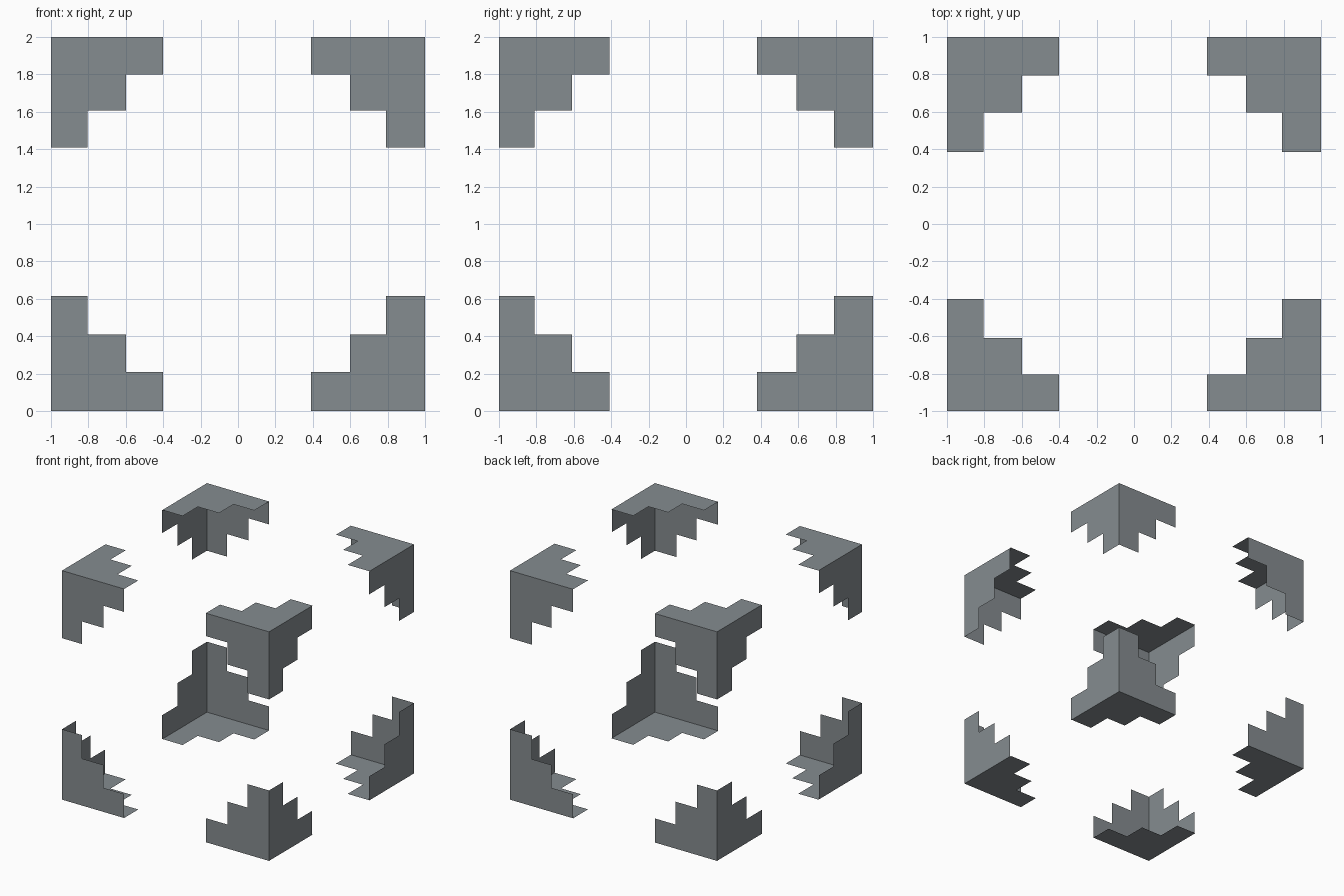
import bpy, bmesh
from mathutils import Vector

if "Cube" in bpy.data.objects:
    bpy.data.objects.remove(bpy.data.objects["Cube"])

# Step depths measured inwards from each edge: (face normal axis, direction axis) -> low side, high side
X_STEPS = ((.195, .40, .60), (.21, .40, .61))
Z_STEPS = ((.21, .41, .615), (.20, .393, .59))
STEPS = {
    (1, 0): X_STEPS, (2, 0): X_STEPS,
    (0, 2): Z_STEPS, (1, 2): Z_STEPS,
    (0, 1): ((.19, .39, .59), (.21, .41, .62)),
    (2, 1): ((.195, .39, .60), (.205, .405, .615)),
}

# Dark slate grey
slate = bpy.data.materials.new("dark_slate")
slate.diffuse_color = (0.235, 0.262, 0.278, 1)
slate.use_nodes = True
slate.node_tree.nodes["Principled BSDF"].inputs["Base Color"].default_value = slate.diffuse_color


def stair_plate(bm, corner, n):
    """Thin stair-edged sheet lying on the cube face with normal axis n."""
    a, b = (n + 1) % 3, (n + 2) % 3
    u = STEPS[n, a][corner[a] > 0]
    v = STEPS[n, b][corner[b] > 0]
    outline = [(0, 0), (u[2], 0), (u[2], v[0]), (u[1], v[0]),
               (u[1], v[1]), (u[0], v[1]), (u[0], v[2]), (0, v[2])]
    verts = []
    for p, q in outline:
        co = Vector(corner)
        co[a] -= corner[a] * p
        co[b] -= corner[b] * q
        co.z += 1
        verts.append(bm.verts.new(co))
    face = bm.faces.new(verts)
    face.normal_update()
    if face.normal[n] * corner[n] < 0:
        face.normal_flip()


# Eight open corner brackets, three sheets each
for sz, level in ((-1, "bottom"), (1, "top")):
    for sy, depth in ((-1, "front"), (1, "back")):
        for sx, side in ((-1, "left"), (1, "right")):
            bm = bmesh.new()
            for n in range(3):
                stair_plate(bm, (sx, sy, sz), n)
            bmesh.ops.remove_doubles(bm, verts=bm.verts, dist=1e-5)
            name = f"{level}_{depth}_{side}_corner"
            mesh = bpy.data.meshes.new(name)
            bm.to_mesh(mesh)
            bm.free()
            mesh.materials.append(slate)
            bpy.context.collection.objects.link(bpy.data.objects.new(name, mesh))
